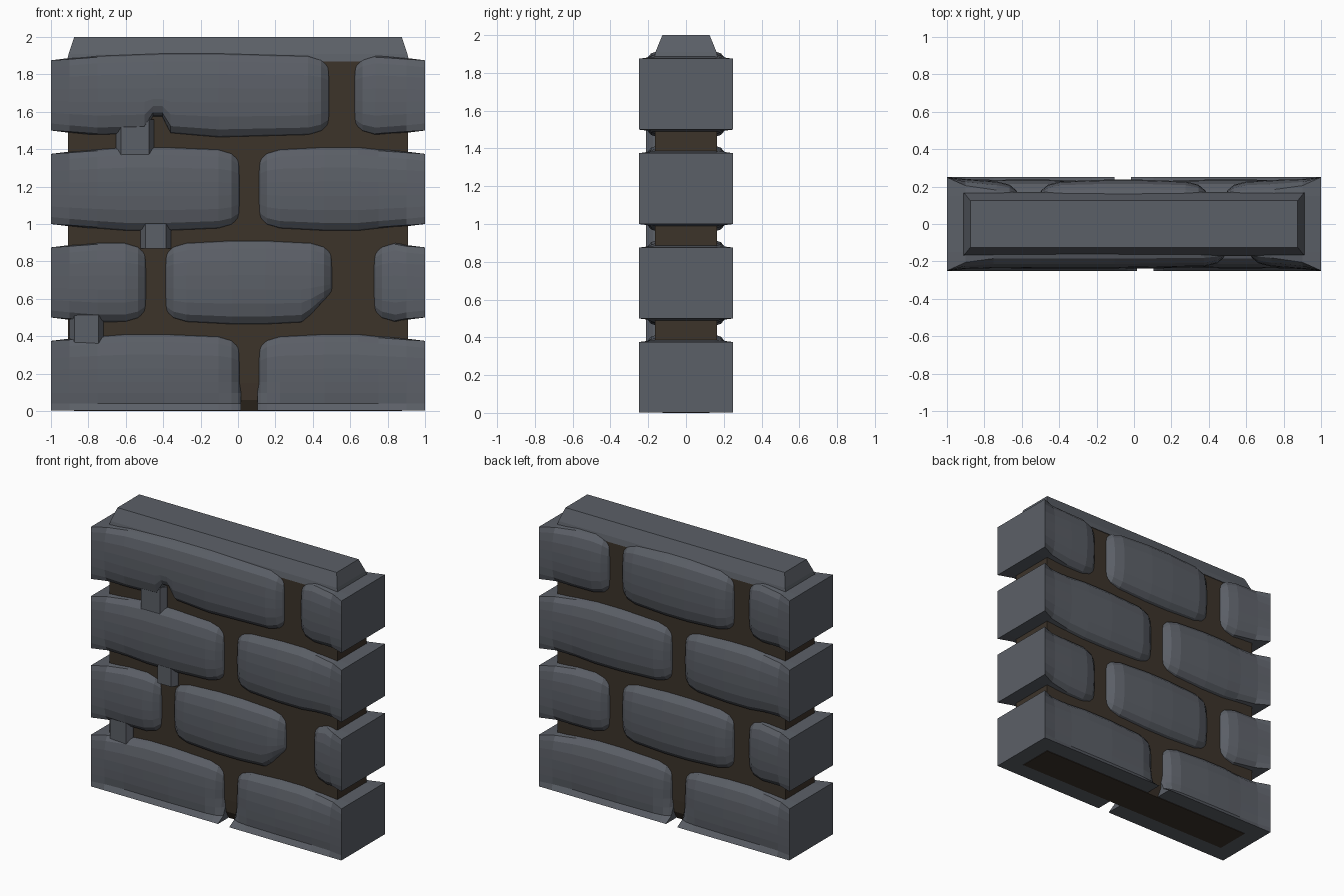
import bpy, bmesh

old = bpy.data.objects.get("Cube")
if old:
    bpy.data.objects.remove(old)


def material(name, rgb):
    m = bpy.data.materials.new(name)
    m.use_nodes = True
    m.diffuse_color = (*rgb, 1)
    m.node_tree.nodes["Principled BSDF"].inputs["Base Color"].default_value = (*rgb, 1)
    return m


STONE = material("slate grey", (0.105, 0.115, 0.135))
MORTAR = material("dark brown mortar", (0.045, 0.033, 0.023))


def loft(name, rings, mat):
    """Skin a list of equal closed rings and cap both ends."""
    bm = bmesh.new()
    loops = [[bm.verts.new(p) for p in ring] for ring in rings]
    for a, b in zip(loops, loops[1:]):
        for i in range(len(a)):
            j = (i + 1) % len(a)
            bm.faces.new((a[i], a[j], b[j], b[i]))
    bm.faces.new(loops[0])
    bm.faces.new(loops[-1])
    bmesh.ops.recalc_face_normals(bm, faces=bm.faces)
    mesh = bpy.data.meshes.new(name)
    bm.to_mesh(mesh)
    bm.free()
    mesh.materials.append(mat)
    obj = bpy.data.objects.new(name, mesh)
    bpy.context.collection.objects.link(obj)
    return obj


def rect(z, x, y):
    return [(-x, -y, z), (x, -y, z), (x, y, z), (-x, y, z)]


# Mortar core and the raised strip on top
loft("mortar_core", [rect(0, .875, .125), rect(.06, .905, .16), rect(.15, .91, .165),
                     rect(1.88, .91, .165)], MORTAR)
loft("top_strip", [rect(1.87, .915, .17), rect(1.91, .905, .162), rect(2, .875, .125)], STONE)

# Rounded stone section: (height fraction, bulge fraction)
HALF = [(1, 0), (.95, .4), (.8, .74), (.5, .94), (.17, 1)]
SECTION = HALF + [(-h, b) for h, b in reversed(HALF)]
BASE = .15
# Stations by distance from an end: (distance, half height, depth, squareness)
JOINT_END = [(0, .12, .15, 0), (.015, .165, .18, 0), (.05, .195, .21, 0), (.12, .215, .228, 0)]
WALL_END = [(0, .1875, .25, 1), (.1, .2, .24, .35), (.25, .215, .236, 0)]


def station_at(stations, x):
    for a, b in zip(stations, stations[1:]):
        if a[0] <= x <= b[0]:
            t = (x - a[0]) / (b[0] - a[0])
            return tuple(p + (q - p) * t for p, q in zip(a, b))


def brick(name, x0, x1, row, side, low=None, extra=()):
    """One bulging stone; side is 1 for the front, -1 for the back."""
    length = x1 - x0
    st = []
    for end, direction in ((x0, 1), (x1, -1)):
        for d, *rest in (WALL_END if abs(end) > .99 else JOINT_END):
            if d < length - .14:
                st.append((end + direction * d, *rest))
    if length > .6:
        st += [(x0 + length * f, .2275, .237, 0) for f in (.4, .6)]
    st.sort()
    st = sorted(st + [station_at(st, x) for x in extra])
    centre = .1875 + row * .5
    rings = []
    for x, h, depth, square in st:
        drop = min(h, low(x)) if low else h
        if row == 0:
            drop = .1845
        ring = [(x, 0, centre + h)]
        for f, b in SECTION:
            b += (1 - b) * square if abs(f) < 1 else 0
            f += ((1 if f > 0 else -1) - f) * square if .9 < abs(f) < 1 else 0
            y, px = BASE + (depth - BASE) * b, x
            if row == 0 and f < -.4:      # squared foot of the wall
                w = 1 if f < -.9 else f * f * .6
                y += (.25 - y) * w if f > -1 else 0
                z = .003 if f < -.9 else centre + f * drop
            else:
                z = centre + f * (h if f > 0 else drop)
            ring.append((px, -y, z))
        ring.append((x, 0, centre - drop))
        rings.append([(px * side, py * side, z) for px, py, z in ring])
    loft(name, rings, STONE)


# Undamaged courses: two long stones, or short, long, short
TWO = [(-1, .015), (.105, 1)]
THREE = [(-1, -.485), (-.395, .51), (.615, 1)]
for row in range(4):
    for n, (a, b) in enumerate(THREE if row % 2 else TWO):
        brick(f"back_stone_{row}_{n}", a, b, row, -1)
        if row % 2 == 0:
            brick(f"front_stone_{row}_{n}", a, b, row, 1)

# Worn front courses: a chipped corner, a wide joint and a merged long stone
brick("front_stone_1_0", -1, -.485, 1, 1)
brick("front_stone_1_chipped", -.395, .51, 1, 1,
      lambda x: .23 - max(0, x - .34) * 1.1, (.34, .42))
brick("front_stone_1_2", .72, 1, 1, 1)
brick("front_stone_3_merged", -1, .495, 3, 1,
      lambda x: .115 + 2 * max(0, abs(x + .43) - .025), (-.5, -.455, -.405, -.36))
brick("front_stone_3_2", .615, 1, 3, 1)

# Stone bridges across the front bed joints
for name, x, z0, z1, w in (("upper_bridge", -.55, 1.34, 1.56, .09),
                           ("middle_bridge", -.44, .87, 1.04, .07),
                           ("lower_bridge", -.81, .35, .54, .08)):
    loft(name, [[(x - v, y, z0), (x + v, y, z0), (x + v, y, z1), (x - v, y, z1)]
                for y, v in ((-.12, w + .02), (-.175, w + .01), (-.212, w - .015))], STONE)
